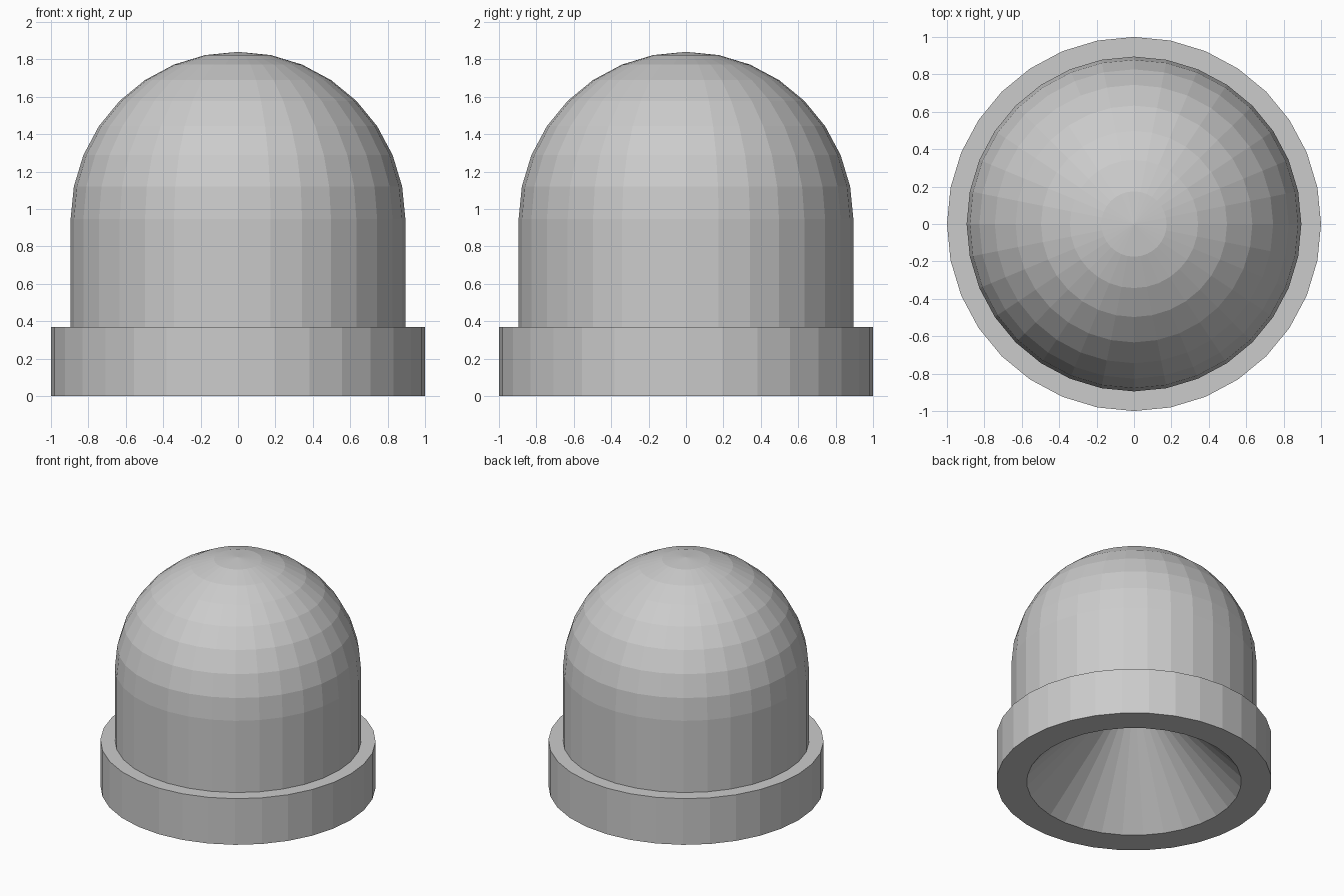
import bpy, bmesh
from math import sin, cos, pi, radians

if "Cube" in bpy.data.objects:
    bpy.data.objects.remove(bpy.data.objects["Cube"])

SEG = 32


def lathe(name, profile):
    """Spin an (r, z) profile about z; r = 0 makes a pole."""
    bm = bmesh.new()
    rings = []
    for r, z in profile:
        if r < 1e-6:
            rings.append([bm.verts.new((0, 0, z))] * SEG)
        else:
            rings.append([bm.verts.new((r * cos(2 * pi * i / SEG),
                                        r * sin(2 * pi * i / SEG), z)) for i in range(SEG)])
    for a, b in zip(rings, rings[1:]):
        for i in range(SEG):
            j = (i + 1) % SEG
            bm.faces.new(list(dict.fromkeys((a[i], a[j], b[j], b[i]))))
    bmesh.ops.recalc_face_normals(bm, faces=bm.faces)
    me = bpy.data.meshes.new(name)
    bm.to_mesh(me)
    bm.free()
    ob = bpy.data.objects.new(name, me)
    bpy.context.collection.objects.link(ob)
    return ob


# Conical base hollow, wide rim band, straight wall and hemispherical dome
R, SPRING, RIM = 0.895, 0.945, 0.37
hollow = [(0, 0.82), (0.78, 0)]
band = [(1, 0), (1, RIM), (R, RIM)]
dome = [(R * cos(radians(11.25 * k)), SPRING + R * sin(radians(11.25 * k))) for k in range(9)]
lathe("domed_body", hollow + band + dome)
